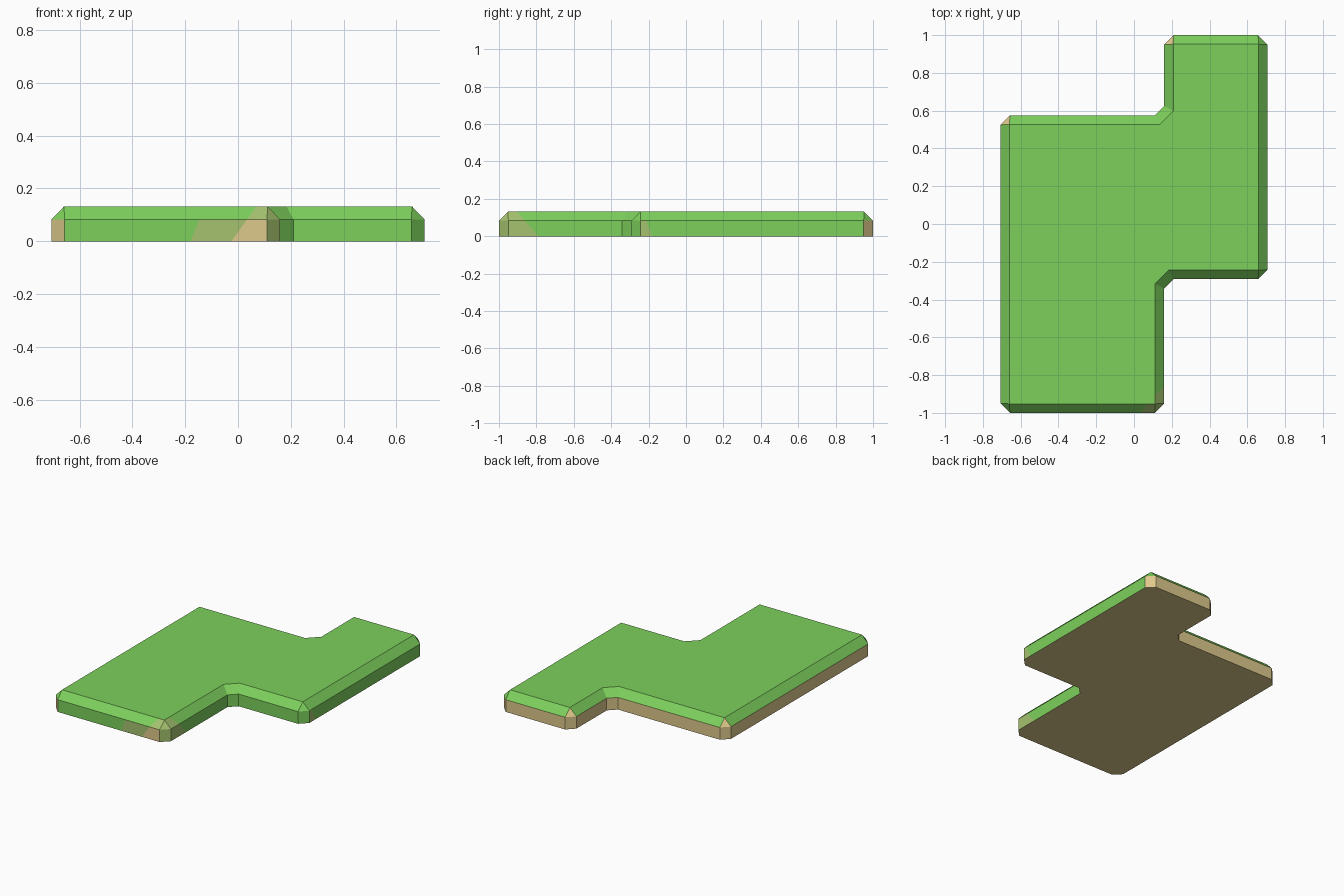
import bpy, bmesh
from mathutils import Vector

if "Cube" in bpy.data.objects:
    bpy.data.objects.remove(bpy.data.objects["Cube"])

CHAMFER, BEVEL, INNER = 0.05, 0.048, 0.072
Z_WALL, Z_TOP = 0.083, 0.132

# Outline corners, counter-clockwise
corners = [Vector(p) for p in [
    (-0.707, -1), (0.16, -1), (0.16, -0.292), (0.707, -0.292),
    (0.707, 1), (0.16, 1), (0.16, 0.575), (-0.707, 0.575)]]


def material(name, rgb):
    m = bpy.data.materials.new(name)
    m.diffuse_color = (*rgb, 1)
    m.use_nodes = True
    m.node_tree.nodes["Principled BSDF"].inputs["Base Color"].default_value = m.diffuse_color
    return m


bm = bmesh.new()
low, mid, top = [], [], []
for i, p in enumerate(corners):
    a = (p - corners[i - 1]).normalized()
    b = (corners[(i + 1) % len(corners)] - p).normalized()
    for q in (p - a * CHAMFER, p + b * CHAMFER):
        low.append(bm.verts.new((*q, 0)))
        mid.append(bm.verts.new((*q, Z_WALL)))
    q = p + BEVEL * Vector((-a.y - b.y, a.x + b.x))
    if a.cross(b) > 0:        # outer corner: bevel meets in a point
        top += [bm.verts.new((*q, Z_TOP))] * 2
    else:                     # inner corner: keeps a diagonal
        top += [bm.verts.new((*(q - a * INNER), Z_TOP)),
                bm.verts.new((*(q + b * INNER), Z_TOP))]

# Walls, bevel and caps
n = len(low)
for i in range(n):
    j = (i + 1) % n
    bm.faces.new((low[i], low[j], mid[j], mid[i]))
    bm.faces.new(list(dict.fromkeys((mid[i], mid[j], top[j], top[i]))))
bm.faces.new(list(dict.fromkeys(top)))
bm.faces.new(low[::-1])
bm.normal_update()


def is_front(f):
    return f.normal.y < -0.5 and f.calc_center_median().y < -0.9


def is_notch_side(f):
    c = f.calc_center_median()
    return f.normal.x > 0.5 and c.x < 0.3 and c.y < -0.4


def is_right(f):
    return f.normal.x > 0.9 and f.calc_center_median().x > 0.6


def cut(rule, co, no):
    faces = [f for f in bm.faces if rule(f)]
    geom = set(faces)
    for f in faces:
        geom.update(f.verts, f.edges)
    bmesh.ops.bisect_plane(bm, geom=list(geom), plane_co=co, plane_no=no)
    bm.normal_update()


# Slanted borders of the earthy patches
cut(is_front, (-0.025, 0, 0), (1, 0, -0.72))
cut(lambda f: is_front(f) and abs(f.normal.z) < 0.1, (-0.18, 0, 0), (1, 0, -0.4))
cut(is_notch_side, (0, -0.79, 0), (0, 1, 0.86))
cut(is_right, (0, -0.18, 0), (0, 1, 0.4))

# Colours: 0 grass, 1 earth, 2 blend
for f in bm.faces:
    nrm, c = f.normal, f.calc_center_median()
    back_left = nrm.x < -0.1 and nrm.y > 0.1
    wall = abs(nrm.z) < 0.1
    k = 0
    if nrm.z < -0.5 or (wall and (nrm.x < -0.1 or nrm.y > 0.1)):
        k = 1
    elif back_left and len(f.verts) == 3:
        k = 1
    elif is_front(f) and nrm.x < 0.1:
        if c.x > -0.025 + 0.72 * c.z:
            k = 1 if wall else 2
        elif wall and c.x > -0.18 + 0.4 * c.z:
            k = 2
    elif is_notch_side(f) and c.y < -0.79 - 0.86 * c.z:
        k = 2
    elif is_right(f) and c.y < -0.18 - 0.4 * c.z:
        k = 2
    f.material_index = k

mesh = bpy.data.meshes.new("grass_slab")
bm.to_mesh(mesh)
bm.free()
for m in (material("grass green", (0.205, 0.63, 0.107)),
          material("sandy earth", (0.73, 0.59, 0.26)),
          material("grass earth blend", (0.38, 0.545, 0.16))):
    mesh.materials.append(m)
bpy.context.collection.objects.link(bpy.data.objects.new("grass_slab", mesh))
